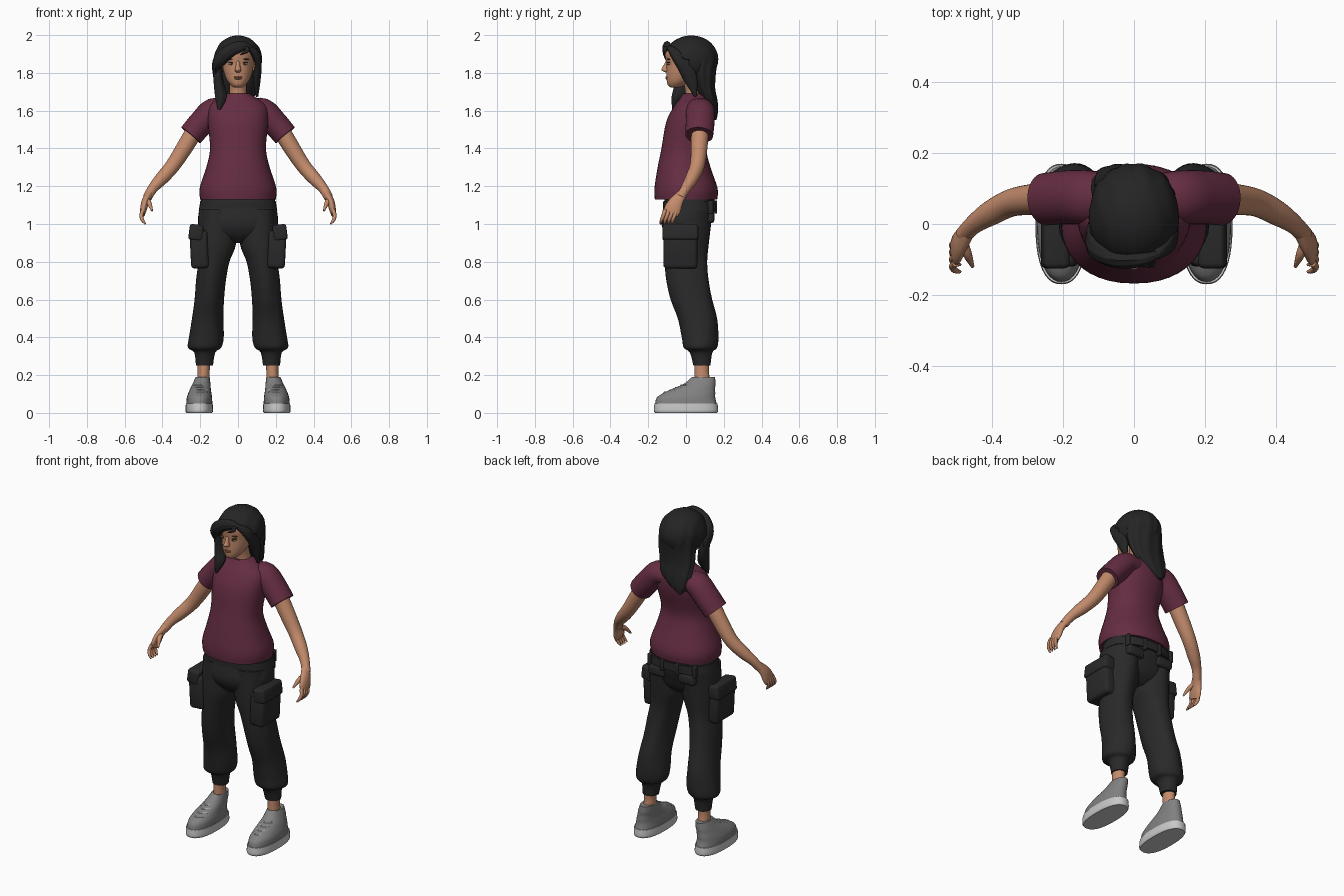
import bpy
import bmesh
import math
from mathutils import Vector, Matrix, Euler

cube = bpy.data.objects.get("Cube")
if cube:
    bpy.data.objects.remove(cube, do_unlink=True)


def material(name, red, green, blue):
    mat = bpy.data.materials.new(name)
    mat.use_nodes = True
    mat.diffuse_color = (red, green, blue, 1)
    shader = mat.node_tree.nodes["Principled BSDF"]
    shader.inputs["Base Color"].default_value = mat.diffuse_color
    shader.inputs["Roughness"].default_value = .8
    return mat


def grey_material(name, value):
    return material(name, value, value, value)


skin = material("skin", .55, .26, .15)
lip_red = material("lip red", .36, .13, .09)
shirt_plum = material("shirt plum", .13, .026, .055)
eye_white = material("eye white", .5, .42, .38)
brow_brown = material("brow brown", .06, .03, .02)
hair_black = grey_material("hair black", .018)
trouser_black = grey_material("trouser black", .022)
shoe_grey = grey_material("shoe grey", .22)
sole_white = grey_material("sole white", .58)


def finish(name, mat, bm, pair=False):
    """Turn a bmesh into a smooth object, mirrored in x when paired."""
    bmesh.ops.recalc_face_normals(bm, faces=bm.faces)
    mesh = bpy.data.meshes.new(name)
    bm.to_mesh(mesh)
    bm.free()
    mesh.materials.append(mat)
    obj = bpy.data.objects.new(name, mesh)
    bpy.context.collection.objects.link(obj)
    bpy.ops.object.select_all(action="DESELECT")
    obj.select_set(True)
    bpy.context.view_layer.objects.active = obj
    bpy.ops.object.shade_smooth_by_angle(angle=math.radians(50))
    if pair:
        mirror = obj.modifiers.new("mirror", "MIRROR")
        mirror.use_mirror_merge = False
    return obj


def ring(z, wide, deep=None, x=0, y=0):
    """An oval cross-section: its centre and its two radii."""
    return Vector((x, y, z, wide, deep or wide))


def spline(rings, steps=4):
    """Smoothly interpolate between cross-sections."""
    last = len(rings) - 1
    result = []
    for i in range(last):
        a, b = rings[i], rings[i + 1]
        leave = (b - rings[max(i - 1, 0)]) / 2
        arrive = (rings[min(i + 2, last)] - a) / 2
        for k in range(steps):
            t = k / steps
            bend = (leave * (1 - t) - arrive * t) * t * (1 - t)
            result.append(a.lerp(b, t * t * (3 - 2 * t)) + bend)
    return result + [rings[last]]


def rounded(value, power):
    return math.copysign(abs(value) ** (2 / power), value)


def loft(name, mat, *rings, upright=True, pair=False, sides=32, power=2, ridge=0, waves=9):
    """Skin the cross-sections, level ones or ones square to their path."""
    sections = spline(rings)
    centres = [section.to_3d() if len(section) == 3 else Vector(section[:3]) for section in sections]
    bm = bmesh.new()
    loops = []
    for i, section in enumerate(sections):
        axis = Vector((0, 0, 1))
        if not upright:
            axis = (centres[min(i + 1, len(centres) - 1)] - centres[max(i - 1, 0)]).normalized()
        across = Vector((0, 1, 0)).cross(axis).normalized()
        along = axis.cross(across)
        loop = []
        for k in range(sides):
            angle = math.tau * k / sides
            swell = 1 + ridge * math.sin(waves * angle + i / 4)
            u = rounded(math.cos(angle), power) * section[3] * swell
            v = rounded(math.sin(angle), power) * section[4] * swell
            loop.append(bm.verts.new(centres[i] + across * u + along * v))
        loops.append(loop)
    for low, high in zip(loops, loops[1:]):
        for k in range(sides):
            bm.faces.new((low[k - 1], low[k], high[k], high[k - 1]))
    bm.faces.new(loops[0])
    bm.faces.new(loops[-1])
    return finish(name, mat, bm, pair)


def blob(name, mat, place, size, turn=0, pair=False):
    bm = bmesh.new()
    where = Matrix.LocRotScale(Vector(place), Euler((0, turn, 0)), Vector(size))
    bmesh.ops.create_uvsphere(bm, u_segments=20, v_segments=12, radius=1, matrix=where)
    return finish(name, mat, bm, pair)


def soft_boxes(name, mat, place, size, turn=0, edge=.015):
    bm = bmesh.new()
    where = Matrix.LocRotScale(Vector(place), Euler((0, turn, 0)), Vector(size))
    bmesh.ops.create_cube(bm, size=1, matrix=where)
    bmesh.ops.bevel(bm, geom=bm.edges[:], offset=edge, segments=3, affect="EDGES", profile=.5)
    return finish(name, mat, bm, pair=True)


# Shirt body and sleeves
loft("shirt_body", shirt_plum,
     ring(z=1.13, wide=.2, deep=.165), ring(z=1.19, wide=.203, deep=.167),
     ring(z=1.3, wide=.168, deep=.14, y=-.01), ring(z=1.4, wide=.148, deep=.12, y=-.01),
     ring(z=1.54, wide=.16, deep=.125, y=.02), ring(z=1.62, wide=.155, deep=.105, y=.04),
     ring(z=1.66, wide=.11, deep=.08, y=.045), ring(z=1.69, wide=.06, y=.045),
     sides=40, power=2.2)
loft("sleeves", shirt_plum,
     ring(x=.06, y=.07, z=1.6, wide=.055, deep=.07), ring(x=.13, y=.075, z=1.6, wide=.067, deep=.076),
     ring(x=.19, y=.075, z=1.54, wide=.068, deep=.076), ring(x=.25, y=.07, z=1.47, wide=.066, deep=.074),
     upright=False, pair=True)

# Arms, palms, fingers and thumbs
loft("arms", skin,
     ring(x=.22, y=.075, z=1.51, wide=.046), ring(x=.28, y=.07, z=1.41, wide=.044),
     ring(x=.345, y=.06, z=1.31, wide=.039), ring(x=.405, y=.03, z=1.24, wide=.035),
     ring(x=.45, y=0, z=1.19, wide=.027), ring(x=.48, y=-.03, z=1.14, wide=.024),
     upright=False, pair=True)
loft("palms", skin,
     ring(x=.47, y=-.02, z=1.16, wide=.02, deep=.025), ring(x=.49, y=-.05, z=1.12, wide=.02, deep=.036),
     ring(x=.5, y=-.07, z=1.08, wide=.018, deep=.044), ring(x=.505, y=-.08, z=1.05, wide=.012, deep=.038),
     upright=False, pair=True)
for i, finger in enumerate(("little", "ring", "middle", "index")):
    knuckle = -.05 - .02 * i
    loft(finger + "_fingers", skin,
         ring(x=.503, y=knuckle, z=1.075, wide=.011),
         ring(x=.512, y=knuckle - .01, z=1.045, wide=.01),
         ring(x=.505, y=knuckle - .02, z=1.02, wide=.009),
         ring(x=.49, y=knuckle - .025, z=1, wide=.004),
         upright=False, pair=True, sides=12)
loft("thumbs", skin,
     ring(x=.485, y=-.045, z=1.13, wide=.015), ring(x=.47, y=-.085, z=1.11, wide=.013),
     ring(x=.455, y=-.12, z=1.07, wide=.005),
     upright=False, pair=True, sides=12)

# Trousers with belt, gathered cuffs, cargo pockets and rear flaps
loft("trouser_seat", trouser_black,
     ring(z=1.18, wide=.185, deep=.125, y=.02), ring(z=1.08, wide=.205, deep=.137, y=.015),
     ring(z=1, wide=.21, deep=.13), ring(z=.94, wide=.17, deep=.105), ring(z=.9, wide=.09, deep=.06),
     sides=36, power=2.3)
loft("belt", trouser_black,
     ring(z=1.07, wide=.208, deep=.142, y=.02), ring(z=1.12, wide=.2, deep=.142, y=.02),
     sides=36, power=2.3)
loft("trouser_legs", trouser_black,
     ring(x=.105, y=.01, z=1.08, wide=.1, deep=.13), ring(x=.112, z=.9, wide=.104, deep=.12),
     ring(x=.127, z=.8, wide=.083, deep=.113), ring(x=.143, y=.01, z=.7, wide=.079, deep=.112),
     ring(x=.153, y=.03, z=.6, wide=.078, deep=.11), ring(x=.162, y=.06, z=.5, wide=.083, deep=.104),
     ring(x=.168, y=.073, z=.4, wide=.092, deep=.097), ring(x=.176, y=.075, z=.345, wide=.088),
     ring(x=.175, y=.08, z=.32, wide=.056, deep=.06), ring(x=.177, y=.085, z=.25, wide=.045),
     pair=True, sides=36, ridge=.018, waves=5)
soft_boxes("cargo_pockets", trouser_black, (.205, -.03, .865), (.095, .18, .2), turn=.05, edge=.02)
soft_boxes("cargo_flaps", trouser_black, (.222, -.03, .955), (.075, .19, .085), turn=-.12)
soft_boxes("rear_flaps", trouser_black, (.1, .125, 1.035), (.11, .05, .06))
for x in (.05, .15):
    soft_boxes("belt_loops", trouser_black, (x, .16 - x / 5, 1.09), (.022, .03, .07), edge=.005)

# Ankles and shoes
loft("ankles", skin,
     ring(x=.18, y=.085, z=.29, wide=.036, deep=.04), ring(x=.182, y=.083, z=.22, wide=.032, deep=.038),
     ring(x=.185, y=.09, z=.13, wide=.036, deep=.045), pair=True)
loft("shoe_soles", sole_white,
     ring(x=.205, z=0, wide=.068, deep=.164), ring(x=.205, z=.012, wide=.073, deep=.17),
     ring(x=.205, z=.05, wide=.071, deep=.167), pair=True, sides=40, power=2.4)
loft("shoe_uppers", shoe_grey,
     ring(x=.205, z=.045, wide=.069, deep=.164), ring(x=.204, z=.08, wide=.067, deep=.155),
     ring(x=.202, y=.017, z=.105, wide=.061, deep=.138), ring(x=.198, y=.044, z=.13, wide=.054, deep=.11),
     ring(x=.193, y=.073, z=.155, wide=.047, deep=.083), ring(x=.187, y=.093, z=.19, wide=.037, deep=.061),
     pair=True, sides=40, power=2.2)
for i in range(4):
    y, z = -.115 + .03 * i, .108 + .013 * i
    edges = [ring(x=x, y=y + .025, z=z, wide=.004) for x in (.165, .232)]
    loft("shoe_laces", sole_white, edges[0], ring(x=.2, y=y, z=z, wide=.004), edges[1],
         upright=False, pair=True, sides=8)

# Neck, head and face
loft("neck", skin,
     ring(y=.05, z=1.63, wide=.055), ring(y=.04, z=1.71, wide=.045), ring(y=.02, z=1.79, wide=.048))
loft("head", skin,
     ring(y=-.06, z=1.722, wide=.02), ring(y=-.05, z=1.735, wide=.038, deep=.046),
     ring(y=-.035, z=1.76, wide=.058, deep=.067), ring(y=-.015, z=1.8, wide=.074, deep=.089),
     ring(z=1.85, wide=.083, deep=.104), ring(z=1.91, wide=.085, deep=.11),
     ring(y=.01, z=1.955, wide=.065, deep=.085), ring(y=.015, z=1.98, wide=.03), sides=36)
loft("nose", skin,
     ring(y=-.094, z=1.868, wide=.01), ring(y=-.104, z=1.835, wide=.012, deep=.018),
     ring(y=-.107, z=1.815, wide=.017, deep=.023), ring(y=-.098, z=1.803, wide=.012), sides=16)
blob("upper_lip", lip_red, (0, -.097, 1.778), (.022, .011, .005))
blob("lower_lip", lip_red, (0, -.097, 1.77), (.019, .012, .006))
blob("eyes", eye_white, (.035, -.089, 1.848), (.015, .01, .007), pair=True)
blob("irises", brow_brown, (.034, -.096, 1.848), (.006, .005, .006), pair=True)
blob("eyelids", brow_brown, (.035, -.09, 1.855), (.018, .011, .003), pair=True)
blob("eyebrows", brow_brown, (.037, -.091, 1.873), (.021, .011, .004), turn=.1, pair=True)
blob("ears", skin, (.083, .015, 1.84), (.012, .02, .032), pair=True)

# Hair cap, opened in front around the face
bm = bmesh.new()
bmesh.ops.create_uvsphere(bm, u_segments=72, v_segments=48, radius=1)
for v in bm.verts:
    swell = 1 + .015 * math.sin(16 * v.co.x + 5 * v.co.y)
    v.co *= Vector((.127 * swell, .143 * swell, .126))
    v.co += Vector((0, .028, 1.872))
opening = [v for v in bm.verts
           if v.co.z < 1.79 or v.co.y < .01 and v.co.z < 1.915 - 5 * (v.co.x - .03) ** 2]
bmesh.ops.delete(bm, geom=opening, context="VERTS")
cap = finish("hair_cap", hair_black, bm)
shell = cap.modifiers.new("thickness", "SOLIDIFY")
shell.thickness = .018

# Long hair down the back, and swept locks beside the face
loft("hair_back", hair_black,
     ring(y=.075, z=1.95, wide=.06), ring(y=.085, z=1.88, wide=.105, deep=.08),
     ring(y=.085, z=1.8, wide=.112, deep=.072), ring(x=-.01, y=.1, z=1.72, wide=.108, deep=.055),
     ring(x=-.02, y=.125, z=1.65, wide=.095, deep=.042), ring(x=-.045, y=.14, z=1.59, wide=.058, deep=.028),
     ring(x=-.065, y=.15, z=1.55, wide=.01), sides=54, ridge=.04)
loft("swept_fringe", hair_black,
     ring(x=.07, y=-.085, z=1.935, wide=.01), ring(x=.02, y=-.1, z=1.94, wide=.028, deep=.02),
     ring(x=-.045, y=-.1, z=1.915, wide=.034, deep=.024), ring(x=-.095, y=-.07, z=1.87, wide=.034),
     ring(x=-.118, y=-.03, z=1.82, wide=.018, deep=.035), ring(x=-.115, y=-.01, z=1.77, wide=.012, deep=.03),
     upright=False, ridge=.05)
loft("front_lock", hair_black,
     ring(x=-.1, y=-.03, z=1.87, wide=.02, deep=.035), ring(x=-.108, y=-.02, z=1.8, wide=.024, deep=.04),
     ring(x=-.1, y=-.025, z=1.73, wide=.028, deep=.038), ring(x=-.09, y=-.045, z=1.67, wide=.03),
     ring(x=-.1, y=-.065, z=1.605, wide=.008), ridge=.05, waves=5)
loft("side_lock", hair_black,
     ring(x=.06, y=-.09, z=1.935, wide=.013), ring(x=.092, y=-.055, z=1.9, wide=.022, deep=.03),
     ring(x=.108, y=-.01, z=1.84, wide=.018, deep=.038), ring(x=.1, y=.025, z=1.77, wide=.02, deep=.036),
     ring(x=.1, y=.05, z=1.675, wide=.007), upright=False, ridge=.05, waves=5)
loft("loose_strand", hair_black,
     ring(x=.035, y=-.095, z=1.945, wide=.008), ring(x=.05, y=-.112, z=1.92, wide=.011),
     ring(x=.012, y=-.116, z=1.896, wide=.002), upright=False, sides=12)
